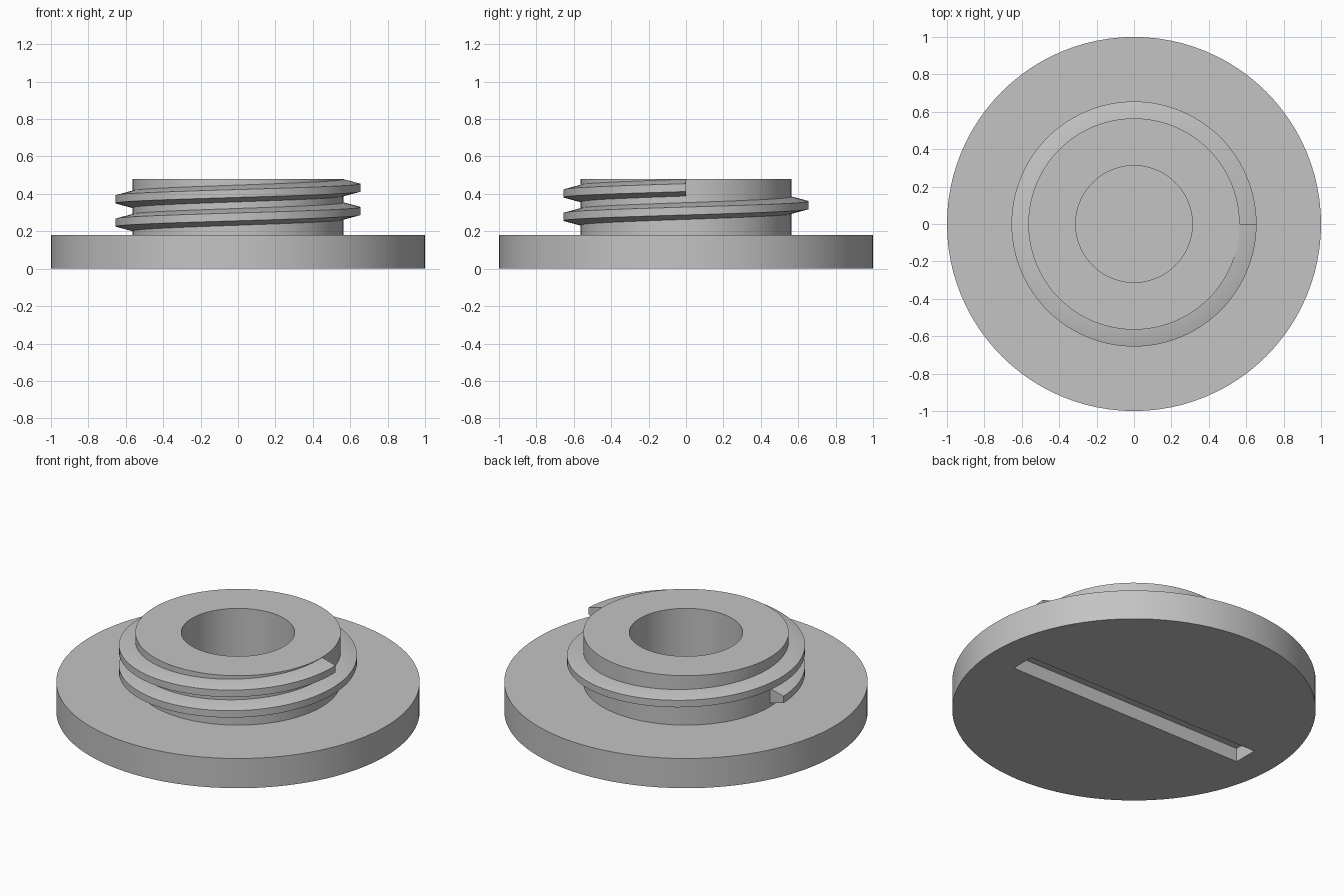
import bpy, bmesh
from math import cos, sin, pi, radians

cube = bpy.data.objects.get("Cube")
if cube:
    bpy.data.objects.remove(cube, do_unlink=True)

# Sizes
DISC_R, DISC_TOP = 1.0, 0.18
NECK_R, NECK_TOP = 0.565, 0.48
BORE_R, BORE_FLOOR = 0.312, 0.18
CREST_R, PITCH, THREAD_START_Z = 0.655, 0.125, 0.246
SEGMENTS = 96

grey = bpy.data.materials.new("plain grey")
grey.use_nodes = True
colour = (0.55, 0.55, 0.55, 1)
grey.diffuse_color = colour
grey.node_tree.nodes["Principled BSDF"].inputs["Base Color"].default_value = colour


def make_object(name, bm):
    bmesh.ops.recalc_face_normals(bm, faces=bm.faces)
    mesh = bpy.data.meshes.new(name)
    bm.to_mesh(mesh)
    bm.free()
    mesh.materials.append(grey)
    obj = bpy.data.objects.new(name, mesh)
    bpy.context.collection.objects.link(obj)
    return obj


def activate(obj):
    bpy.ops.object.select_all(action='DESELECT')
    obj.select_set(True)
    bpy.context.view_layer.objects.active = obj


def smooth(obj):
    activate(obj)
    bpy.ops.object.shade_smooth_by_angle(angle=radians(20))


def skin(bm, rings, closed_ring):
    """Join neighbouring vertex rings with quads."""
    for a, b in zip(rings, rings[1:]):
        n = len(a)
        for i in range(n if closed_ring else n - 1):
            j = (i + 1) % n
            bm.faces.new((a[i], a[j], b[j], b[i]))


def ring_at(bm, r, z):
    return [bm.verts.new((r * cos(t), r * sin(t), z))
            for t in (2 * pi * i / SEGMENTS for i in range(SEGMENTS))]


# Flanged body: disc, neck and blind bore turned from one profile
profile = [(DISC_R, 0), (DISC_R, DISC_TOP), (NECK_R, DISC_TOP),
           (NECK_R, NECK_TOP), (BORE_R, NECK_TOP), (BORE_R, BORE_FLOOR)]
bm = bmesh.new()
rings = [ring_at(bm, r, z) for r, z in profile]
skin(bm, rings, True)
bm.faces.new(rings[0])
bm.faces.new(rings[-1])
body = make_object("flanged_body", bm)

# Coin slot cut into the underside
bm = bmesh.new()
bmesh.ops.create_cube(bm, size=1)
bmesh.ops.scale(bm, vec=(1.6, 0.15, 0.166), verts=bm.verts)
cutter = make_object("slot_cutter", bm)
cutter.hide_render = True
cut = body.modifiers.new("slot", 'BOOLEAN')
cut.operation = 'DIFFERENCE'
cut.solver = 'EXACT'
cut.object = cutter
activate(body)
bpy.ops.object.modifier_apply(modifier=cut.name)
bpy.data.objects.remove(cutter, do_unlink=True)
smooth(body)

# Screw thread: one and a half right-handed turns, starting at -x, ending at +x
section = [(NECK_R - 0.02, -0.045), (NECK_R, -0.045), (CREST_R, -0.021),
           (CREST_R, 0.021), (NECK_R, 0.045), (NECK_R - 0.02, 0.045)]
bm = bmesh.new()
rings = []
steps = SEGMENTS * 3 // 2
for i in range(steps + 1):
    turn = i / SEGMENTS
    t = pi + 2 * pi * turn
    z0 = THREAD_START_Z + PITCH * turn
    rings.append([bm.verts.new((r * cos(t), r * sin(t), z0 + dz)) for r, dz in section])
skin(bm, rings, True)
bm.faces.new(rings[0])
bm.faces.new(rings[-1])
smooth(make_object("screw_thread", bm))
